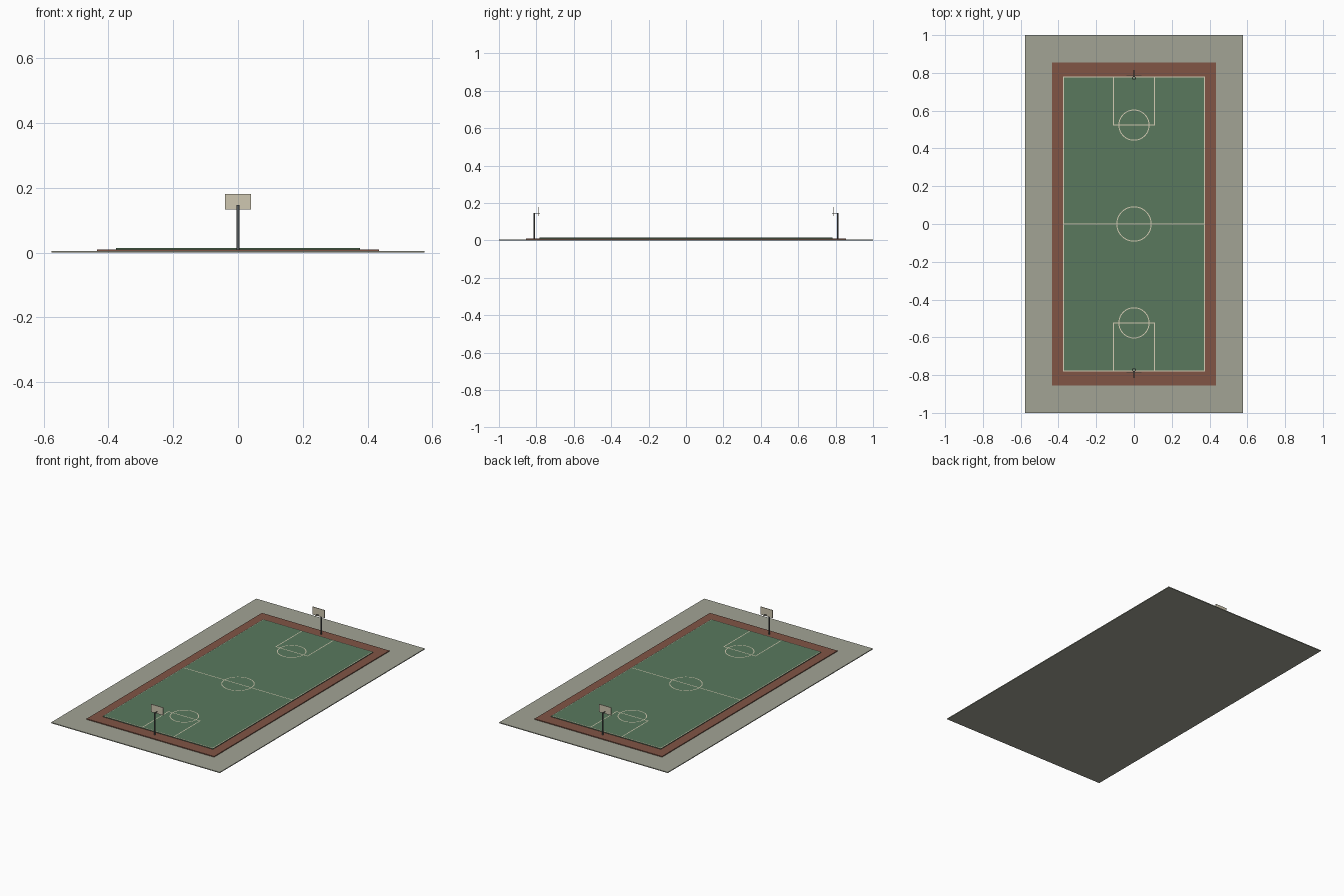
import bpy, bmesh, math

if "Cube" in bpy.data.objects:
    bpy.data.objects.remove(bpy.data.objects["Cube"])

def mat(name, c):
    m = bpy.data.materials.new(name)
    m.diffuse_color = (*c, 1)
    m.use_nodes = True
    m.node_tree.nodes["Principled BSDF"].inputs["Base Color"].default_value = m.diffuse_color
    return m

GROUND = mat("concrete", (0.36, 0.37, 0.30))
RED = mat("red_surround", (0.22, 0.09, 0.06))
GREEN = mat("green_court", (0.10, 0.19, 0.11))
LINE = mat("cream_paint", (0.66, 0.61, 0.46))
METAL = mat("dark_metal", (0.10, 0.11, 0.11))
BOARD = mat("cream_board", (0.62, 0.57, 0.44))

def finish(bm, name, m):
    me = bpy.data.meshes.new(name)
    bm.to_mesh(me)
    bm.free()
    o = bpy.data.objects.new(name, me)
    bpy.context.collection.objects.link(o)
    me.materials.append(m)
    return o

def box(name, m, x0, x1, y0, y1, z0, z1):
    bm = bmesh.new()
    bmesh.ops.create_cube(bm, size=1)
    for v in bm.verts:
        v.co.x = x1 if v.co.x > 0 else x0
        v.co.y = y1 if v.co.y > 0 else y0
        v.co.z = z1 if v.co.z > 0 else z0
    return finish(bm, name, m)

def ring(name, m, y, z, r, w, n):
    # flat annulus
    bm = bmesh.new()
    loops = [[bm.verts.new((q * math.cos(2 * math.pi * i / n),
                            y + q * math.sin(2 * math.pi * i / n), z))
              for i in range(n)] for q in (r - w / 2, r + w / 2)]
    a, b = loops
    for i in range(n):
        j = (i + 1) % n
        bm.faces.new((a[i], b[i], b[j], a[j]))
    return finish(bm, name, m)

def stripe(name, m, x0, x1, y0, y1, z):
    # flat rectangle
    bm = bmesh.new()
    bm.faces.new([bm.verts.new(p) for p in
                  ((x0, y0, z), (x1, y0, z), (x1, y1, z), (x0, y1, z))])
    return finish(bm, name, m)

# Stacked ground slabs
box("ground_slab", GROUND, -0.576, 0.576, -1, 1, 0, 0.005)
box("court_surround", RED, -0.435, 0.435, -0.855, 0.855, 0.005, 0.010)
box("playing_surface", GREEN, -0.376, 0.376, -0.782, 0.782, 0.010, 0.0145)

# Painted markings
Z, W = 0.0152, 0.005
h = W / 2
stripe("halfway_line", LINE, -0.373, 0.373, -h, h, Z)
ring("centre_circle", LINE, 0, Z, 0.091, W, 48)
for s, tag in ((1, "right"), (-1, "left")):
    x = s * 0.373
    stripe("sideline_" + tag, LINE, x - h, x + h, -0.781, 0.781, Z)

# Everything repeated at each end
for s, tag in ((1, "back"), (-1, "front")):
    def span(a, b):
        return sorted((s * a, s * b))
    stripe("baseline_" + tag, LINE, -0.3755, 0.3755, *span(0.776, 0.781), Z)
    stripe("free_throw_line_" + tag, LINE, -0.1105, 0.1105, *span(0.521, 0.526), Z)
    for x in (-0.108, 0.108):
        stripe("key_line_" + tag, LINE, x - h, x + h, *span(0.526, 0.776), Z)
    ring("free_throw_circle_" + tag, LINE, s * 0.5235, Z, 0.08, W, 48)

    # Hoop stand: post, thin arm, backboard and rim
    bm = bmesh.new()
    bmesh.ops.create_cone(bm, cap_ends=True, segments=12, radius1=0.004,
                          radius2=0.004, depth=0.137)
    bmesh.ops.translate(bm, verts=bm.verts, vec=(0, s * 0.811, 0.0785))
    finish(bm, "post_" + tag, METAL)
    box("arm_" + tag, METAL, -0.002, 0.002, *span(0.789, 0.811), 0.143, 0.146)
    box("backboard_" + tag, BOARD, -0.04, 0.04, *span(0.785, 0.789), 0.132, 0.18)
    ring("rim_" + tag, METAL, s * 0.772, 0.143, 0.0085, 0.003, 24)
    box("rim_bracket_" + tag, METAL, -0.002, 0.002, *span(0.78, 0.785), 0.1425, 0.1435)
